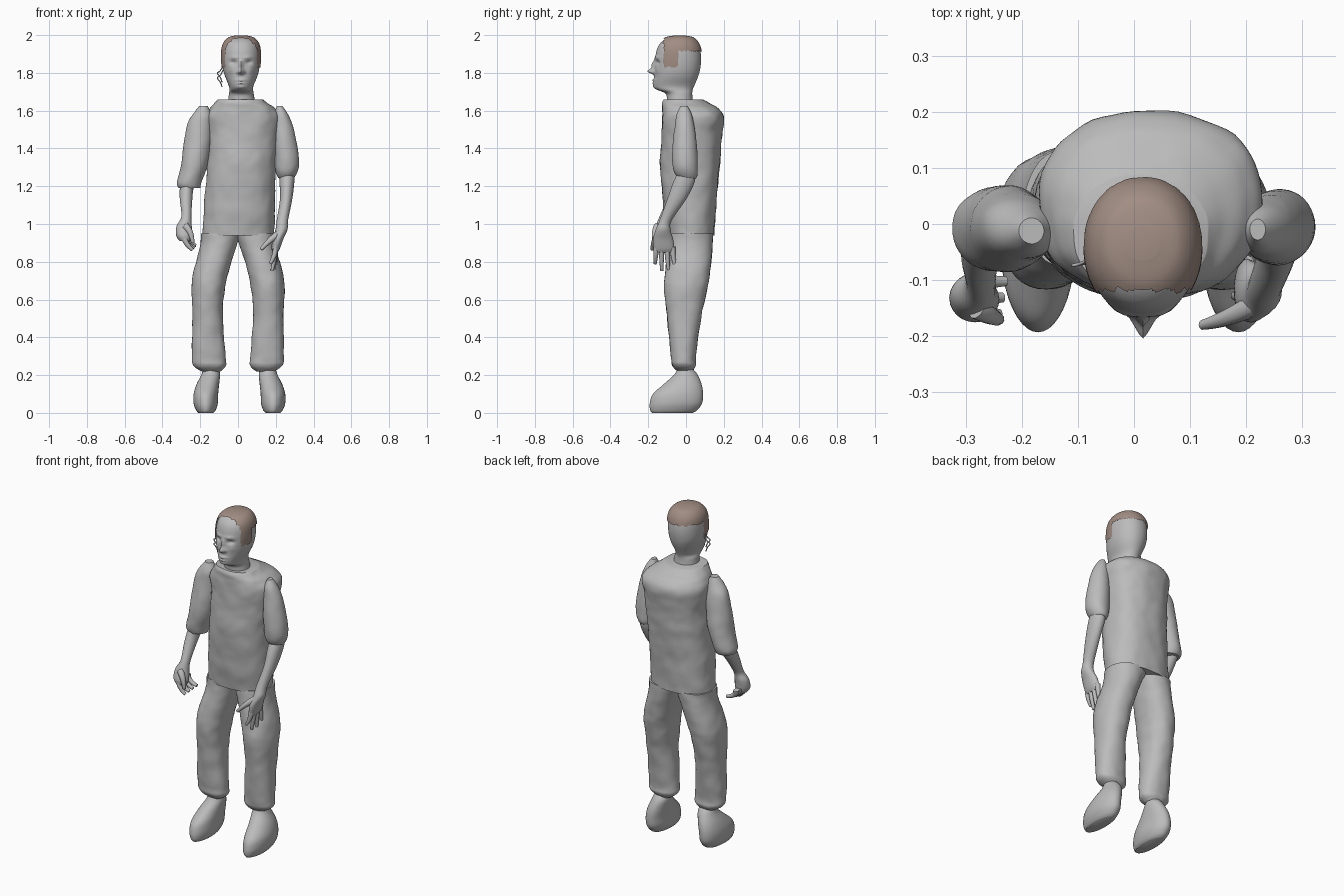
import bpy, bmesh, math
from mathutils import Vector, noise

cube = bpy.data.objects.get("Cube")
if cube:
    bpy.data.objects.remove(cube, do_unlink=True)


def material(name, rgb):
    m = bpy.data.materials.new(name)
    m.use_nodes = True
    m.diffuse_color = (*rgb, 1)
    m.node_tree.nodes["Principled BSDF"].inputs["Base Color"].default_value = (*rgb, 1)
    return m


GREY = material("plain grey", (0.5, 0.5, 0.5))
BROWN = material("hair brown", (0.36, 0.27, 0.23))


def spline(rows, steps):
    """Smooth extra rows between the given ones."""
    out = []
    for i in range(len(rows) - 1):
        p = [rows[max(0, min(len(rows) - 1, i + k))] for k in (-1, 0, 1, 2)]
        for s in range(steps):
            t = s / steps
            out.append([b + 0.5 * t * (c - a + t * (2 * a - 5 * b + 4 * c - d + t * (3 * (b - c) + d - a)))
                        for a, b, c, d in zip(*p)])
    return out + [list(rows[-1])]


def finish(obj, mat, angle=50):
    if not obj.data.materials:
        obj.data.materials.append(mat)
    bpy.ops.object.select_all(action='DESELECT')
    obj.select_set(True)
    bpy.context.view_layer.objects.active = obj
    bpy.ops.object.shade_smooth_by_angle(angle=math.radians(angle))
    return obj


def loft(name, rows, mat=GREY, power=2.0, seg=40, steps=5, wrinkle=0.0, shape=None, keep=None):
    """Skin over level rings given as (z, x min, x max, y min, y max)."""
    bm = bmesh.new()
    rings = []
    for z, x0, x1, y0, y1 in spline(rows, steps):
        ring = []
        for i in range(seg):
            a = 2 * math.pi * i / seg
            c, s = math.cos(a), math.sin(a)
            co = Vector(((x0 + x1) / 2 + (x1 - x0) / 2 * math.copysign(abs(c) ** (2 / power), c),
                         (y0 + y1) / 2 + (y1 - y0) / 2 * math.copysign(abs(s) ** (2 / power), s), z))
            if wrinkle:
                n = noise.noise(co * 11) + 0.6 * noise.noise(co * 23)
                co += Vector((c, s, 0)) * n * wrinkle
            if shape:
                shape(co)
            ring.append(bm.verts.new(co))
        rings.append(ring)
    for a, b in zip(rings, rings[1:]):
        for i in range(seg):
            j = (i + 1) % seg
            bm.faces.new((a[i], a[j], b[j], b[i]))
    bm.faces.new(rings[0])
    bm.faces.new(rings[-1])
    bmesh.ops.recalc_face_normals(bm, faces=bm.faces)
    if keep:
        drop = [f for f in bm.faces if not keep(f.calc_center_median())]
        bmesh.ops.delete(bm, geom=drop, context='FACES')
    me = bpy.data.meshes.new(name)
    bm.to_mesh(me)
    bm.free()
    obj = bpy.data.objects.new(name, me)
    bpy.context.collection.objects.link(obj)
    return finish(obj, mat)


def tube(name, points, radii, mat=GREY):
    """Round limb along a path."""
    cu = bpy.data.curves.new(name, 'CURVE')
    cu.dimensions = '3D'
    cu.bevel_depth, cu.bevel_resolution, cu.use_fill_caps = 1, 3, True
    sp = cu.splines.new('NURBS')
    sp.points.add(len(points) - 1)
    for p, co, r in zip(sp.points, points, radii):
        p.co, p.radius = (*co, 1), r
    sp.use_endpoint_u, sp.order_u = True, 3
    obj = bpy.data.objects.new(name, cu)
    bpy.context.collection.objects.link(obj)
    bpy.ops.object.select_all(action='DESELECT')
    obj.select_set(True)
    bpy.context.view_layer.objects.active = obj
    bpy.ops.object.convert(target='MESH')
    return finish(bpy.context.object, mat)


def mirror(rows, shift=0.0):
    return [(z, shift - x1, shift - x0, y0, y1) for z, x0, x1, y0, y1 in rows]


# Shirt body
loft("shirt", [(0.94, -.19, .19, -.1, .15), (1.1, -.18, .195, -.12, .16), (1.3, -.165, .2, -.135, .178),
               (1.45, -.16, .215, -.13, .19), (1.56, -.17, .23, -.127, .2), (1.61, -.15, .2, -.125, .175),
               (1.64, -.125, .155, -.125, .125), (1.66, -.108, .132, -.115, .085)],
     power=2.3, seg=64, steps=8, wrinkle=0.005)

# Trouser legs and shoes
leg = [(0.22, -.19, -.095, -.045, .03), (0.25, -.235, -.065, -.072, .05), (0.3, -.245, -.065, -.08, .052),
       (0.5, -.24, -.08, -.1, .08), (0.65, -.245, -.07, -.115, .11), (0.75, -.235, -.05, -.11, .128),
       (0.88, -.2, -.01, -.09, .14), (0.95, -.198, .02, -.085, .142)]
shoe = [(0, -.21, -.13, -.18, .035), (0.015, -.222, -.118, -.19, .06), (0.05, -.235, -.107, -.192, .085),
        (0.1, -.235, -.105, -.175, .09), (0.15, -.22, -.1, -.12, .083), (0.2, -.195, -.095, -.065, .063),
        (0.23, -.185, -.1, -.045, .04)]
for side, legs, shoes in (("right", leg, shoe), ("left", mirror(leg), mirror(shoe, 0.015))):
    loft(side + "_trouser_leg", legs, power=2.2, steps=8, wrinkle=0.004)
    loft(side + "_shoe", shoes)

# Sleeves
loft("left_sleeve", [(1.625, .205, .235, -.03, .01), (1.58, .19, .265, -.05, .03), (1.52, .185, .29, -.06, .045),
                     (1.4, .19, .315, -.072, .06), (1.3, .195, .322, -.07, .064), (1.25, .21, .3, -.048, .057),
                     (1.235, .23, .28, -.02, .04)], wrinkle=0.003)
loft("right_sleeve", [(1.625, -.205, -.16, -.035, .01), (1.58, -.24, -.14, -.055, .03),
                      (1.52, -.272, -.137, -.065, .05), (1.4, -.29, -.145, -.08, .065),
                      (1.3, -.305, -.165, -.085, .068), (1.22, -.325, -.193, -.08, .06),
                      (1.19, -.315, -.2, -.07, .045)], wrinkle=0.003)

# Forearms running into the palms
loft("left_forearm", [(1.28, .22, .3, -.04, .05), (1.22, .22, .298, -.068, .045), (1.13, .222, .287, -.1, .0),
                      (1.02, .205, .265, -.14, -.075), (0.97, .198, .262, -.16, -.082),
                      (0.92, .182, .24, -.175, -.068), (0.87, .178, .222, -.172, -.062),
                      (0.85, .183, .21, -.165, -.07)], seg=24)
loft("right_forearm", [(1.24, -.3, -.215, -.055, .045), (1.19, -.308, -.235, -.075, .03),
                       (1.13, -.308, -.242, -.1, -.015), (1.04, -.3, -.247, -.14, -.078),
                       (0.99, -.325, -.245, -.16, -.088), (0.94, -.328, -.24, -.175, -.095),
                       (0.91, -.31, -.25, -.17, -.1)], seg=24)

# Fingers and thumbs
for i, reach in enumerate((.79, .752, .757, .78)):
    y = -.157 + i * .029
    tube("left_finger", [(.2, y, .88), (.197, y * 1.02, .83), (.17 + i * .01, y + (i - 1) * .006, reach)],
         (.015, .014, .008))
    tube("right_finger", [(-.285, y, .94), (-.285, y - .006, .9), (-.24 + i * .006, y - .003, .862 + i * .008)],
         (.017, .015, .009))
tube("left_thumb", [(.22, -.14, .95), (.17, -.17, .92), (.122, -.18, .865)], (.02, .016, .009))
tube("right_thumb", [(-.28, -.15, .99), (-.245, -.17, .96), (-.24, -.17, .9)], (.02, .016, .009))

# Head and face: bumps are (x offset, z, push forward, width, height)
MID = 0.016
bumps = [(0, 1.808, .034, .014, .014), (0, 1.84, .017, .01, .026), (0, 1.762, .009, .025, .007),
         (0, 1.745, .008, .02, .006), (0, 1.725, .006, .022, .012)]
for s in (-1, 1):
    bumps += [(s * .04, 1.855, -.014, .018, .011), (s * .036, 1.882, .006, .024, .008),
              (s * .05, 1.815, .004, .016, .018), (s * .016, 1.803, .008, .008, .008)]


def face(co):
    if co.y < -.07:
        for x, z, push, w, h in bumps:
            co.y -= push * math.exp(-((co.x - MID - x) / w) ** 2 - ((co.z - z) / h) ** 2)


head = [(1.58, -.07, .105, -.09, .05), (1.65, -.053, .09, -.1, .037), (1.69, -.048, .083, -.108, .033),
        (1.712, -.045, .08, -.155, .036), (1.735, -.05, .083, -.17, .045), (1.78, -.068, .102, -.168, .064),
        (1.82, -.08, .112, -.166, .075), (1.87, -.084, .116, -.164, .08), (1.92, -.082, .114, -.155, .075),
        (1.955, -.07, .102, -.138, .06), (1.98, -.045, .077, -.105, .034), (1.99, -.01, .04, -.06, -.01)]
loft("head", head, seg=96, steps=9, power=2.1, shape=face)

# Hair cap with sideburns, cut with a ragged edge
wide = [(z + .008, x0 - .006, x1 + .006, y0 - .004, y1 + .006) for z, x0, x1, y0, y1 in head[5:]]


def hairline(c):
    rag = 0.008 * noise.noise(Vector((c.x * 60, c.y * 60, 0)))
    return c.y > -.118 + rag and (c.z > 1.915 + rag or (c.y < -.04 and c.z > 1.83 + rag))


loft("hair", wide, BROWN, seg=96, steps=9, power=2.1, keep=hairline)

# Loose strands beside the cheek
for dz in (0, .025):
    tube("hair_strand", [(-.075, -.06, 1.85 - dz), (-.09, -.07, 1.81 - dz), (-.115, -.075, 1.8 - dz),
                         (-.09, -.07, 1.775 - dz), (-.085, -.07, 1.75 - dz)], (.003,) * 5)
